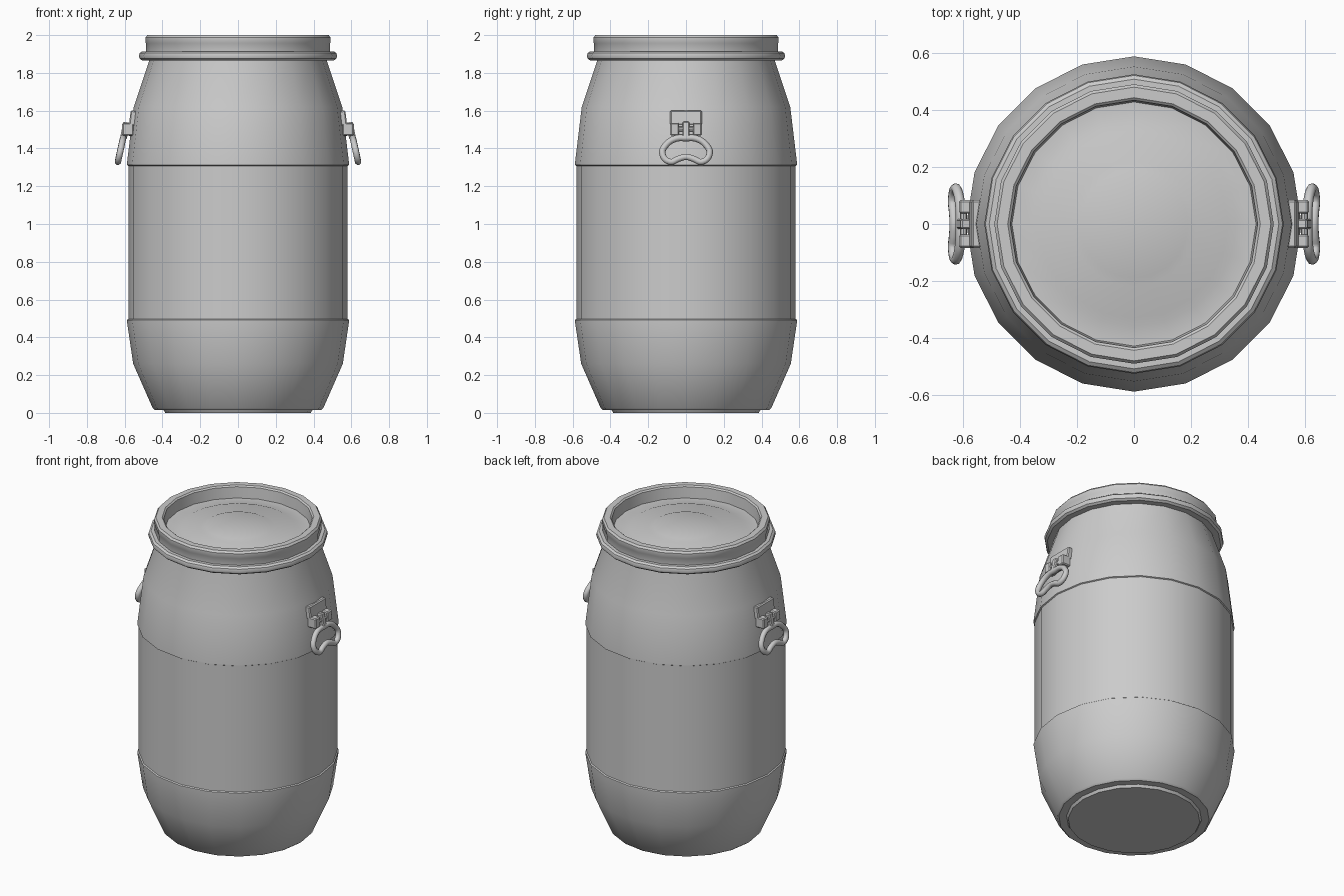
import bpy, bmesh, math
from mathutils import Matrix

if "Cube" in bpy.data.objects:
    bpy.data.objects.remove(bpy.data.objects["Cube"])

SIDES = 20


def finish(obj, angle=32):
    bpy.ops.object.select_all(action='DESELECT')
    obj.select_set(True)
    bpy.context.view_layer.objects.active = obj
    bpy.ops.object.shade_smooth_by_angle(angle=math.radians(angle))
    return obj


def add_mesh(name, bm):
    bmesh.ops.recalc_face_normals(bm, faces=bm.faces)
    me = bpy.data.meshes.new(name)
    bm.to_mesh(me)
    bm.free()
    obj = bpy.data.objects.new(name, me)
    bpy.context.collection.objects.link(obj)
    return finish(obj)


def lathe(name, profile, closed=False):
    """Revolve (radius, z) points; open profiles are capped at both ends."""
    bm = bmesh.new()
    rings = []
    for r, z in profile:
        rings.append([bm.verts.new((r * math.cos(2 * math.pi * i / SIDES),
                                    r * math.sin(2 * math.pi * i / SIDES), z))
                      for i in range(SIDES)])
    pairs = list(zip(rings, rings[1:]))
    if closed:
        pairs.append((rings[-1], rings[0]))
    for a, b in pairs:
        for i in range(SIDES):
            j = (i + 1) % SIDES
            bm.faces.new((a[i], a[j], b[j], b[i]))
    if not closed:
        bm.faces.new(rings[0])
        bm.faces.new(rings[-1])
    return add_mesh(name, bm)


def box(name, centre, size, tilt=0.0, bevel=0.006):
    bm = bmesh.new()
    bmesh.ops.create_cube(bm, size=1.0)
    bmesh.ops.scale(bm, vec=size, verts=bm.verts)
    bmesh.ops.bevel(bm, geom=bm.edges[:], offset=bevel, segments=1, affect='EDGES')
    bmesh.ops.transform(bm, verts=bm.verts,
                        matrix=Matrix.Translation(centre) @ Matrix.Rotation(tilt, 4, 'Y'))
    return add_mesh(name, bm)


# Barrel body with foot disc, slightly recessed middle band and tapered shoulder
lathe("barrel_body", [
    (0.385, 0.0), (0.395, 0.016), (0.44, 0.016), (0.452, 0.026),
    (0.555, 0.26), (0.588, 0.485), (0.588, 0.492), (0.581, 0.497),
    (0.581, 1.308), (0.588, 1.312), (0.588, 1.32),
    (0.552, 1.62), (0.47, 1.865), (0.47, 1.90)])

# Clamping ring
lathe("clamp_ring", [
    (0.46, 1.866), (0.508, 1.866), (0.521, 1.876), (0.525, 1.89),
    (0.521, 1.904), (0.508, 1.914), (0.46, 1.914)], closed=True)

# Lid with raised rim and two shallow concentric steps
lathe("lid", [
    (0.46, 1.90), (0.487, 1.905), (0.487, 1.955), (0.49, 1.96), (0.49, 1.988),
    (0.48, 2.0), (0.443, 2.0), (0.434, 1.992), (0.428, 1.922), (0.36, 1.922),
    (0.33, 1.934), (0.22, 1.934), (0.19, 1.946)])

# Half outline of the kidney-shaped grip as (y, z)
half = [(0.055, 1.452), (0.105, 1.42), (0.125, 1.372), (0.085, 1.329), (0.04, 1.345)]
outline = [(0, 1.455)] + half + [(0, 1.355)] + [(-y, z) for y, z in reversed(half)]

for s, side in ((1, "right"), (-1, "left")):
    # Mounting plate following the shoulder slope
    box(f"{side}_handle_plate", (s * 0.556, 0, 1.56), (0.034, 0.168, 0.08), -s * 0.12)
    box(f"{side}_handle_backing", (s * 0.562, 0, 1.50), (0.032, 0.12, 0.07), -s * 0.12)
    # Outer hinge lugs and middle knuckle
    for y, label in ((-0.06, "front"), (0.06, "back")):
        box(f"{side}_{label}_hinge_lug", (s * 0.583, y, 1.502), (0.06, 0.048, 0.066))
    box(f"{side}_hinge_knuckle", (s * 0.598, 0, 1.495), (0.036, 0.036, 0.09), -s * 0.2)
    # Hinge pin
    bm = bmesh.new()
    bmesh.ops.create_cone(bm, cap_ends=True, segments=8, radius1=0.013,
                          radius2=0.013, depth=0.15)
    bmesh.ops.transform(bm, verts=bm.verts,
                        matrix=Matrix.Translation((s * 0.598, 0, 1.502))
                        @ Matrix.Rotation(math.pi / 2, 4, 'X'))
    add_mesh(f"{side}_hinge_pin", bm)
    # Hanging grip swept along the outline
    cu = bpy.data.curves.new(f"{side}_grip", 'CURVE')
    cu.dimensions = '3D'
    cu.bevel_depth = 0.0175
    cu.bevel_resolution = 2
    cu.resolution_u = 4
    sp = cu.splines.new('BEZIER')
    sp.bezier_points.add(len(outline) - 1)
    for p, (y, z) in zip(sp.bezier_points, outline):
        p.co = (s * (0.605 + (1.47 - z) * 0.22), y, z)
        p.handle_left_type = p.handle_right_type = 'AUTO'
    sp.use_cyclic_u = True
    grip = bpy.data.objects.new(f"{side}_grip", cu)
    bpy.context.collection.objects.link(grip)
    bpy.ops.object.select_all(action='DESELECT')
    grip.select_set(True)
    bpy.context.view_layer.objects.active = grip
    bpy.ops.object.convert(target='MESH')
    finish(bpy.context.view_layer.objects.active, 60)
